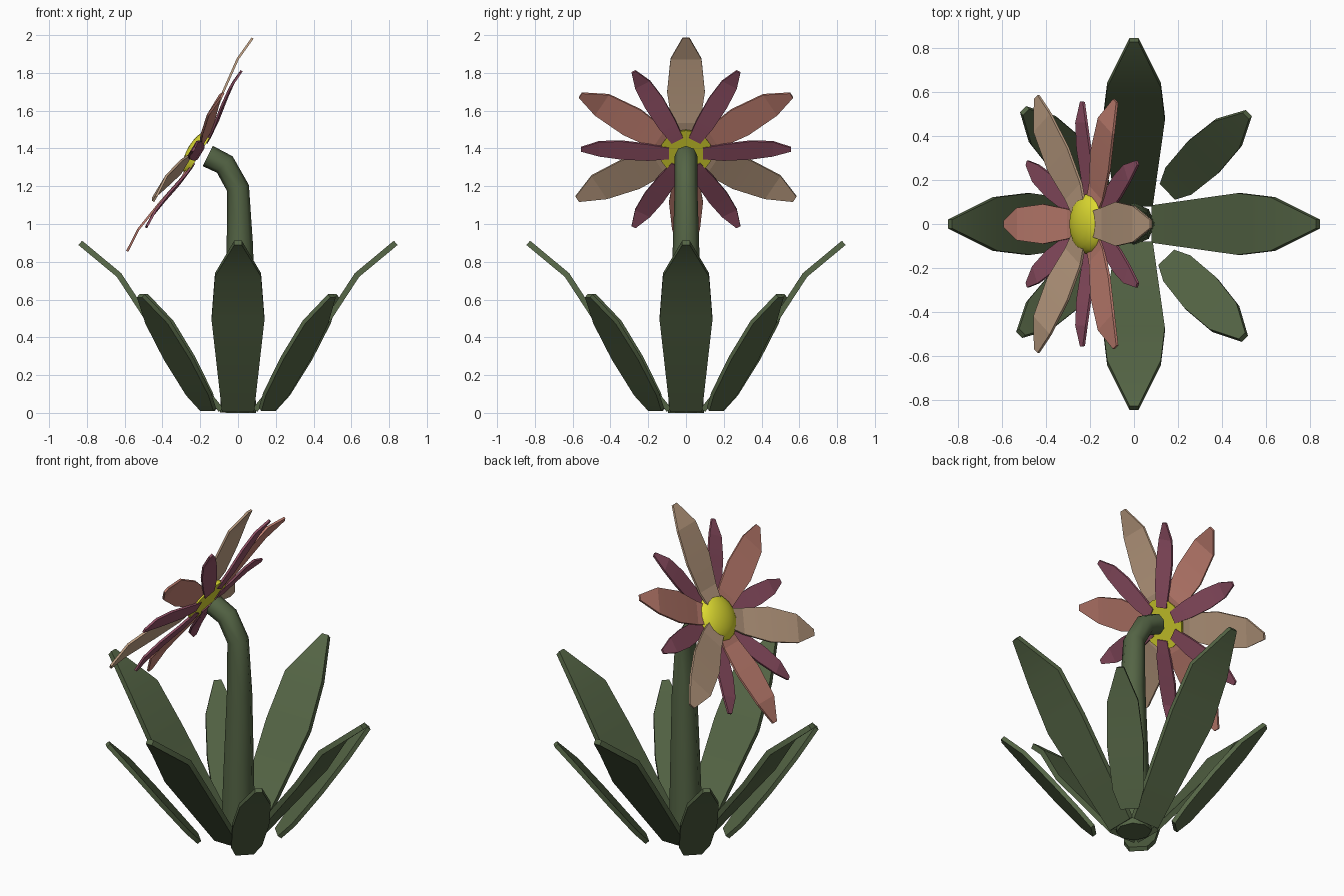
import bpy, bmesh, math
from mathutils import Matrix, Vector

if "Cube" in bpy.data.objects:
    bpy.data.objects.remove(bpy.data.objects["Cube"])


def material(name, rgb):
    m = bpy.data.materials.new(name)
    m.diffuse_color = (*rgb, 1)
    m.use_nodes = True
    m.node_tree.nodes["Principled BSDF"].inputs["Base Color"].default_value = m.diffuse_color
    return m


GREEN = material("leaf_green", (0.09, 0.13, 0.06))
TAN = material("petal_tan", (0.52, 0.35, 0.23))
SALMON = material("petal_salmon", (0.55, 0.22, 0.17))
MAGENTA = material("petal_magenta", (0.28, 0.08, 0.13))
YELLOW = material("centre_yellow", (0.72, 0.70, 0.03))


def finish(obj, angle):
    bpy.ops.object.select_all(action='DESELECT')
    obj.select_set(True)
    bpy.context.view_layer.objects.active = obj
    bpy.ops.object.convert(target='MESH')
    bpy.ops.object.shade_smooth_by_angle(angle=math.radians(angle))


def add_mesh(name, bm, mat, matrix):
    mesh = bpy.data.meshes.new(name)
    bm.to_mesh(mesh)
    bm.free()
    obj = bpy.data.objects.new(name, mesh)
    mesh.materials.append(mat)
    mesh.transform(matrix)
    bpy.context.collection.objects.link(obj)
    return obj


def blade(name, stations, thick, mat, matrix, angle):
    """Flat blade along +x from (distance, height, half width) stations."""
    bm = bmesh.new()
    rows = [[bm.verts.new((r, s * w, h)) for s in (-1, 1)] for r, h, w in stations]
    for a, b in zip(rows, rows[1:]):
        bm.faces.new((a[0], b[0], b[1], a[1]))
    obj = add_mesh(name, bm, mat, matrix)
    mod = obj.modifiers.new("thickness", 'SOLIDIFY')
    mod.thickness, mod.offset = thick, 0
    mod.use_even_offset = True
    finish(obj, angle)


# stem: tapered tube bending towards -x
path = [(0, 0, .095), (.005, .45, .083), (.01, .88, .07), (0, 1.19, .06),
        (-.07, 1.315, .06), (-.16, 1.36, .06)]
curve = bpy.data.curves.new("stem", 'CURVE')
curve.dimensions = '3D'
curve.bevel_depth, curve.bevel_resolution, curve.use_fill_caps = 1, 2, True
spline = curve.splines.new('POLY')
spline.points.add(len(path) - 1)
for p, (x, z, r) in zip(spline.points, path):
    p.co, p.radius = (x, 0, z, 1), r
curve.materials.append(GREEN)
stem = bpy.data.objects.new("stem", curve)
bpy.context.collection.objects.link(stem)
finish(stem, 50)

# leaves: four long ones on the axes, four short ones on the diagonals
LONG = [(.09, .015, .085), (.48, .50, .14), (.63, .73, .122), (.835, .90, .02)]
SHORT = [(.22, .018, .05), (.29, .10, .085), (.44, .29, .10), (.59, .48, .085), (.715, .62, .02)]
for i in range(4):
    blade(f"long_leaf_{i + 1}", LONG, .03, GREEN,
          Matrix.Rotation(math.radians(90 * i), 4, 'Z'), 35)
    blade(f"short_leaf_{i + 1}", SHORT, .025, GREEN,
          Matrix.Rotation(math.radians(90 * i + 44), 4, 'Z'), 35)

# flower head frame: local x points up the head, local z is the facing direction
up, side, face = Vector((.52, 0, .854)), Vector((0, 1, 0)), Vector((-.854, 0, .52))
head = Matrix.Translation((-.20, 0, 1.375)) @ Matrix((up, -side, face)).transposed().to_4x4()

# petals: tan, magenta, salmon, magenta around the head
BIG = [(.09, .02, .06), (.17, .02, .075), (.34, .05, .10), (.53, .075, .082), (.665, .065, .018)]
SMALL = [(.09, 0, .035), (.20, .01, .05), (.34, .032, .056), (.46, .045, .045), (.555, .04, .012)]
for i in range(12):
    turn = head @ Matrix.Rotation(math.radians(30 * i), 4, 'Z')
    if i % 2:
        blade(f"small_petal_{i // 2 + 1}", SMALL, .012, MAGENTA, turn, 5)
    elif i % 4 == 0:
        blade(f"tan_petal_{i // 4 + 1}", [(r, h + .015, w) for r, h, w in BIG],
              .012, TAN, turn, 5)
    else:
        blade(f"salmon_petal_{i // 4 + 1}", [(r * .97, h - .005, w * .9) for r, h, w in BIG],
              .012, SALMON, turn, 5)

# flower centre: flattened dome with a closed back
bm = bmesh.new()
bmesh.ops.create_uvsphere(bm, u_segments=16, v_segments=12, radius=1)
cut = bmesh.ops.bisect_plane(bm, geom=bm.verts[:] + bm.edges[:] + bm.faces[:],
                             plane_co=(0, 0, 0), plane_no=(0, 0, -1), clear_outer=True)
bmesh.ops.holes_fill(bm, edges=[e for e in bm.edges if e.is_boundary])
dome = add_mesh("flower_centre", bm, YELLOW, head @ Matrix.Diagonal((.14, .14, .07, 1)))
finish(dome, 50)
